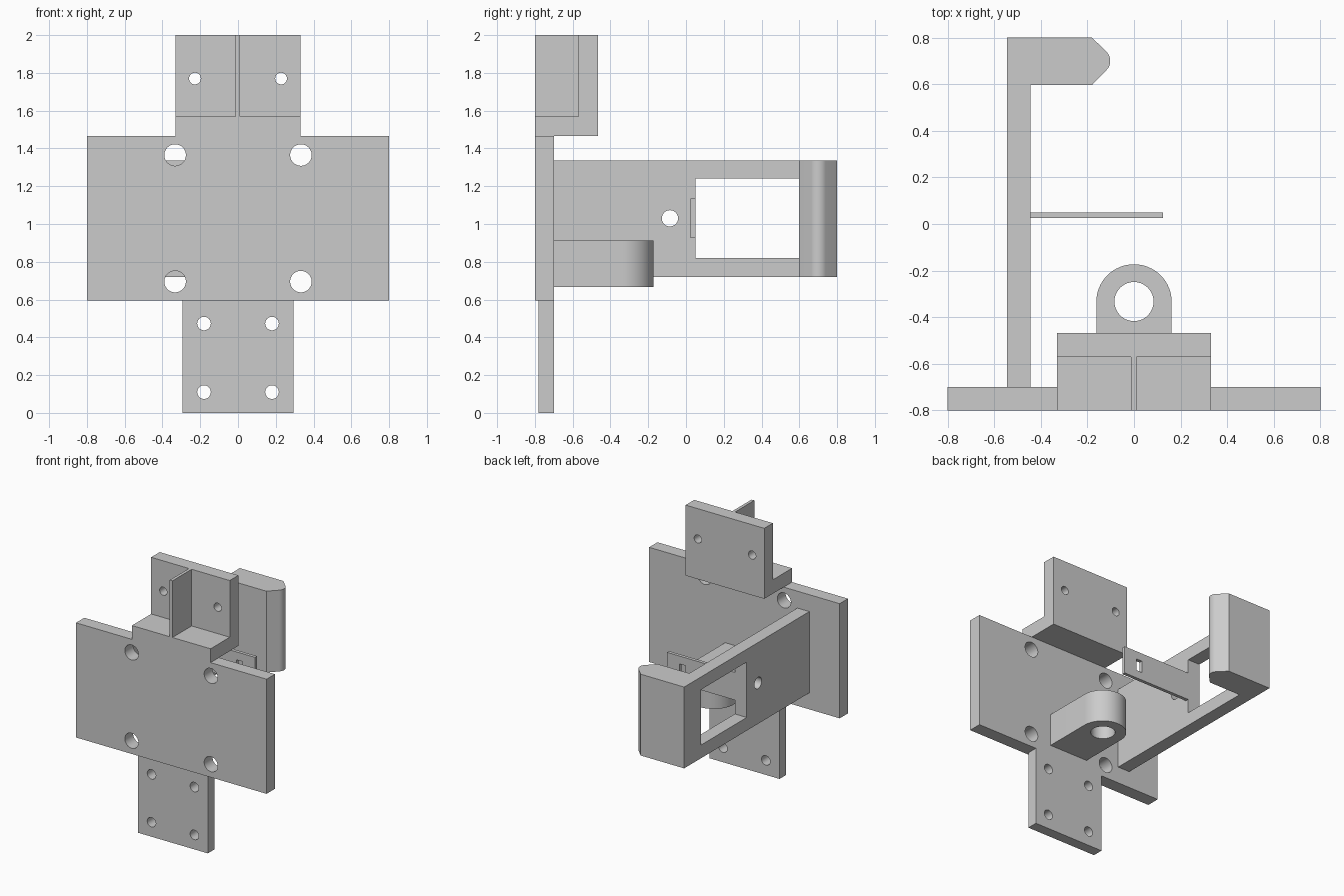
import bpy
import bmesh
from math import cos, sin, pi, radians

if "Cube" in bpy.data.objects:
    bpy.data.objects.remove(bpy.data.objects["Cube"], do_unlink=True)

GREY = (0.6, 0.6, 0.6, 1.0)
grey = bpy.data.materials.new("plain_grey")
grey.use_nodes = True
grey.diffuse_color = GREY
grey.node_tree.nodes["Principled BSDF"].inputs["Base Color"].default_value = GREY


def prism(name, outline, axis, lo, hi):
    """Extrude a flat outline along an axis; the outline uses the other two axes in order."""
    place = {"x": lambda a, b, t: (t, a, b),
             "y": lambda a, b, t: (a, t, b),
             "z": lambda a, b, t: (a, b, t)}[axis]
    bm = bmesh.new()
    low = [bm.verts.new(place(a, b, lo)) for a, b in outline]
    high = [bm.verts.new(place(a, b, hi)) for a, b in outline]
    bm.faces.new(low)
    bm.faces.new(high)
    for i in range(len(low)):
        j = (i + 1) % len(low)
        bm.faces.new((low[i], low[j], high[j], high[i]))
    bmesh.ops.recalc_face_normals(bm, faces=bm.faces)
    mesh = bpy.data.meshes.new(name)
    bm.to_mesh(mesh)
    bm.free()
    mesh.materials.append(grey)
    obj = bpy.data.objects.new(name, mesh)
    bpy.context.collection.objects.link(obj)
    return obj


def rect(a0, a1, b0, b1):
    return [(a0, b0), (a1, b0), (a1, b1), (a0, b1)]


def arc(a, b, r, start=0, end=2 * pi, n=40):
    return [(a + r * cos(start + (end - start) * i / n),
             b + r * sin(start + (end - start) * i / n)) for i in range(n)]


def finish(obj, cutters=()):
    """Cut the holes, then smooth the curved faces."""
    bpy.ops.object.select_all(action="DESELECT")
    obj.select_set(True)
    bpy.context.view_layer.objects.active = obj
    for cutter in cutters:
        cutter.hide_render = True
        mod = obj.modifiers.new("hole", "BOOLEAN")
        mod.operation = "DIFFERENCE"
        mod.solver = "EXACT"
        mod.object = cutter
        bpy.ops.object.modifier_apply(modifier=mod.name)
        bpy.data.objects.remove(cutter, do_unlink=True)
    bpy.ops.object.shade_smooth_by_angle(angle=radians(30))


def holes(x, heights, r):
    """Mirrored pairs of round cutters running front to back."""
    return [prism("hole_cutter", arc(side * x, z, r), "y", -1, 0)
            for side in (-1, 1) for z in heights]


# Main plate and the mounting tab below it
finish(prism("main_plate", rect(-0.8, 0.8, 0.595, 1.465), "y", -0.8, -0.7),
       holes(0.333, (0.695, 1.365), 0.057))
finish(prism("lower_tab", rect(-0.295, 0.293, 0, 0.595), "y", -0.78, -0.7),
       holes(0.18, (0.11, 0.473), 0.036))

# L-shaped bracket on top, with its centre rib
bracket = [(-0.8, 1.465), (-0.467, 1.465), (-0.467, 2),
           (-0.57, 2), (-0.57, 1.57), (-0.8, 1.57)]
finish(prism("upper_bracket", bracket, "x", -0.33, 0.33),
       holes(0.228, (1.77,), 0.031))
finish(prism("bracket_rib", rect(-0.013, 0.01, 1.57, 2), "y", -0.8, -0.57))

# Side arm with a hooked end and a rounded nose
nose = arc(-0.157, 0.7, 0.055, -pi / 4, pi / 4, 16) + [(-0.118, 0.739)]
arm = [(-0.545, -0.7), (-0.445, -0.7), (-0.445, 0.597), (-0.18, 0.597)]
arm += nose + [(-0.18, 0.8), (-0.545, 0.8)]
finish(prism("side_arm", arm, "z", 0.72, 1.337),
       [prism("window_cutter", rect(0.05, 0.597, 0.82, 1.24), "x", -0.7, -0.3),
        prism("arm_hole_cutter", arc(-0.085, 1.03, 0.043), "x", -0.7, -0.3)])

# Thin tongue on the arm, with a small slot near its tip
finish(prism("thin_tongue", rect(-0.445, 0.125, 0.925, 1.135), "y", 0.025, 0.05),
       [prism("slot_cutter", rect(-0.03, 0.02, 0.985, 1.075), "y", -0.1, 0.2)])

# Rounded lug with a vertical bore
lug = [(-0.162, -0.7), (0.162, -0.7)] + arc(0, -0.335, 0.162, 0, pi, 32) + [(-0.162, -0.335)]
finish(prism("ring_lug", lug, "z", 0.667, 0.912),
       [prism("bore_cutter", arc(0, -0.333, 0.084), "z", 0.5, 1.1)])
